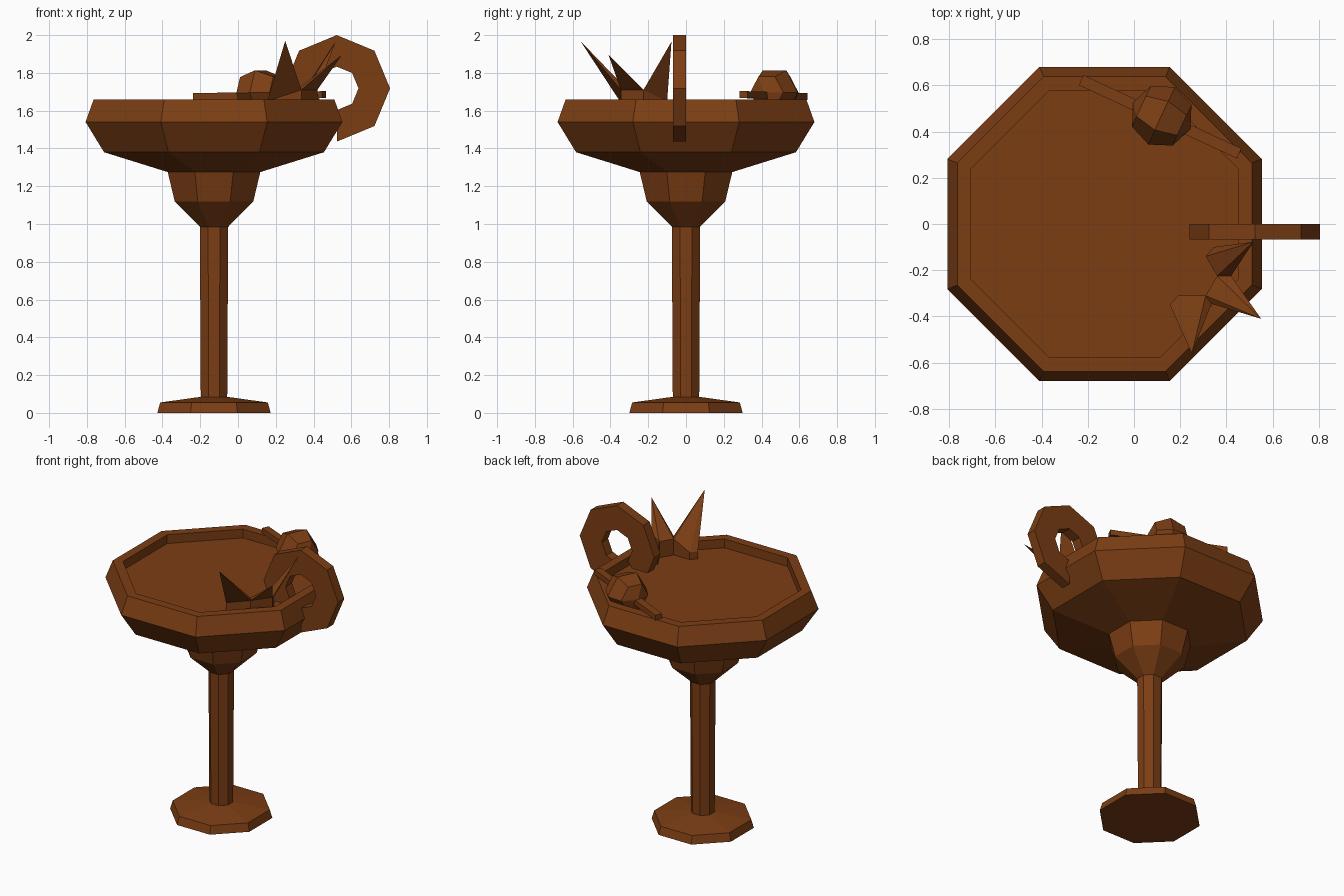
import bpy, bmesh, math
from mathutils import Vector, Matrix

if "Cube" in bpy.data.objects:
    bpy.data.objects.remove(bpy.data.objects["Cube"])

AXIS_X = -0.127
mat = bpy.data.materials.new("brown")
mat.diffuse_color = (0.2, 0.048, 0.007, 1)
mat.use_nodes = True
mat.node_tree.nodes["Principled BSDF"].inputs["Base Color"].default_value = mat.diffuse_color


def finish(name, bm):
    bmesh.ops.recalc_face_normals(bm, faces=bm.faces[:])
    mesh = bpy.data.meshes.new(name)
    bm.to_mesh(mesh)
    bm.free()
    mesh.materials.append(mat)
    obj = bpy.data.objects.new(name, mesh)
    bpy.context.collection.objects.link(obj)
    return obj


def octagon_lathe(name, profile):
    """Stack octagons given as (distance to flat side, height), capped at both ends."""
    bm = bmesh.new()
    rings = []
    for apothem, z in profile:
        r = apothem / math.cos(math.pi / 8)
        rings.append([bm.verts.new((AXIS_X + r * math.cos(math.pi * (i + 0.5) / 4),
                                    r * math.sin(math.pi * (i + 0.5) / 4), z))
                      for i in range(8)])
    for a, b in zip(rings, rings[1:]):
        for i in range(8):
            j = (i + 1) % 8
            bm.faces.new((a[i], a[j], b[j], b[i]))
    bm.faces.new(rings[0])
    bm.faces.new(rings[-1])
    return finish(name, bm)


# Glass: foot, stem, lower bulb, wide bowl and rim, closed by the drink surface
octagon_lathe("glass_with_drink", [
    (0.30, 0), (0.285, 0.055), (0.07, 0.085), (0.075, 0.985),
    (0.208, 1.12), (0.245, 1.275), (0.582, 1.38), (0.68, 1.54),
    (0.637, 1.66), (0.577, 1.66), (0.577, 1.60)])

# Citrus slice: octagonal ring with one segment cut out to sit on the rim
bm = bmesh.new()
sections = []
for i in range(8):
    a = math.radians(270 + 45 * i)
    sections.append([bm.verts.new((0.523 + r * math.cos(a), y, 1.718 + r * math.sin(a)))
                     for r, y in ((0.282, -0.068), (0.282, 0), (0.115, 0), (0.115, -0.068))])
for a, b in zip(sections, sections[1:]):
    for i in range(4):
        j = (i + 1) % 4
        bm.faces.new((a[i], a[j], b[j], b[i]))
bm.faces.new(sections[0])
bm.faces.new(sections[-1])
finish("citrus_slice", bm)

# Pointed leaves: each a tip over four base corners (outer, inner, inner, outer)
LOW, VALLEY = 1.59, 1.71
leaves = [
    ((0.25, -0.56, 1.97), [(0.155, -0.35, 1.65), (0.19, -0.31, 1.65),
                           (0.31, -0.31, VALLEY), (0.335, -0.345, VALLEY)]),
    ((0.55, -0.41, 1.895), [(0.335, -0.345, VALLEY), (0.31, -0.31, VALLEY),
                            (0.36, -0.225, VALLEY), (0.42, -0.225, VALLEY)]),
    ((0.517, -0.077, 1.965), [(0.42, -0.225, VALLEY), (0.36, -0.225, VALLEY),
                              (0.31, -0.14, 1.65), (0.345, -0.10, 1.65)]),
]
for n, (tip, base) in enumerate(leaves, 1):
    bm = bmesh.new()
    top = [bm.verts.new(p) for p in base]
    low = [bm.verts.new((x, y, LOW)) for x, y, z in base]
    apex = bm.verts.new(tip)
    for i in range(4):
        j = (i + 1) % 4
        bm.faces.new((low[i], low[j], top[j], top[i]))
        bm.faces.new((top[i], top[j], apex))
    bm.faces.new(low)
    finish(f"leaf_{n}", bm)

# Cocktail pick lying across the rim
start, end = Vector((-0.228, 0.622, 1.675)), Vector((0.455, 0.305, 1.685))
along = end - start
turn = along.to_track_quat('X', 'Z').to_matrix().to_4x4()
bm = bmesh.new()
bmesh.ops.create_cube(bm, size=1, matrix=Matrix.Translation((start + end) / 2) @ turn
                      @ Matrix.Diagonal((along.length, 0.048, 0.036, 1)))
finish("pick", bm)

# Faceted berry threaded on the pick
bm = bmesh.new()
bmesh.ops.create_uvsphere(bm, u_segments=6, v_segments=4, radius=0.137,
                          matrix=Matrix.Translation((0.12, 0.468, 1.695)) @ turn
                          @ Matrix.Rotation(math.pi / 2, 4, 'Y'))
finish("berry", bm)
